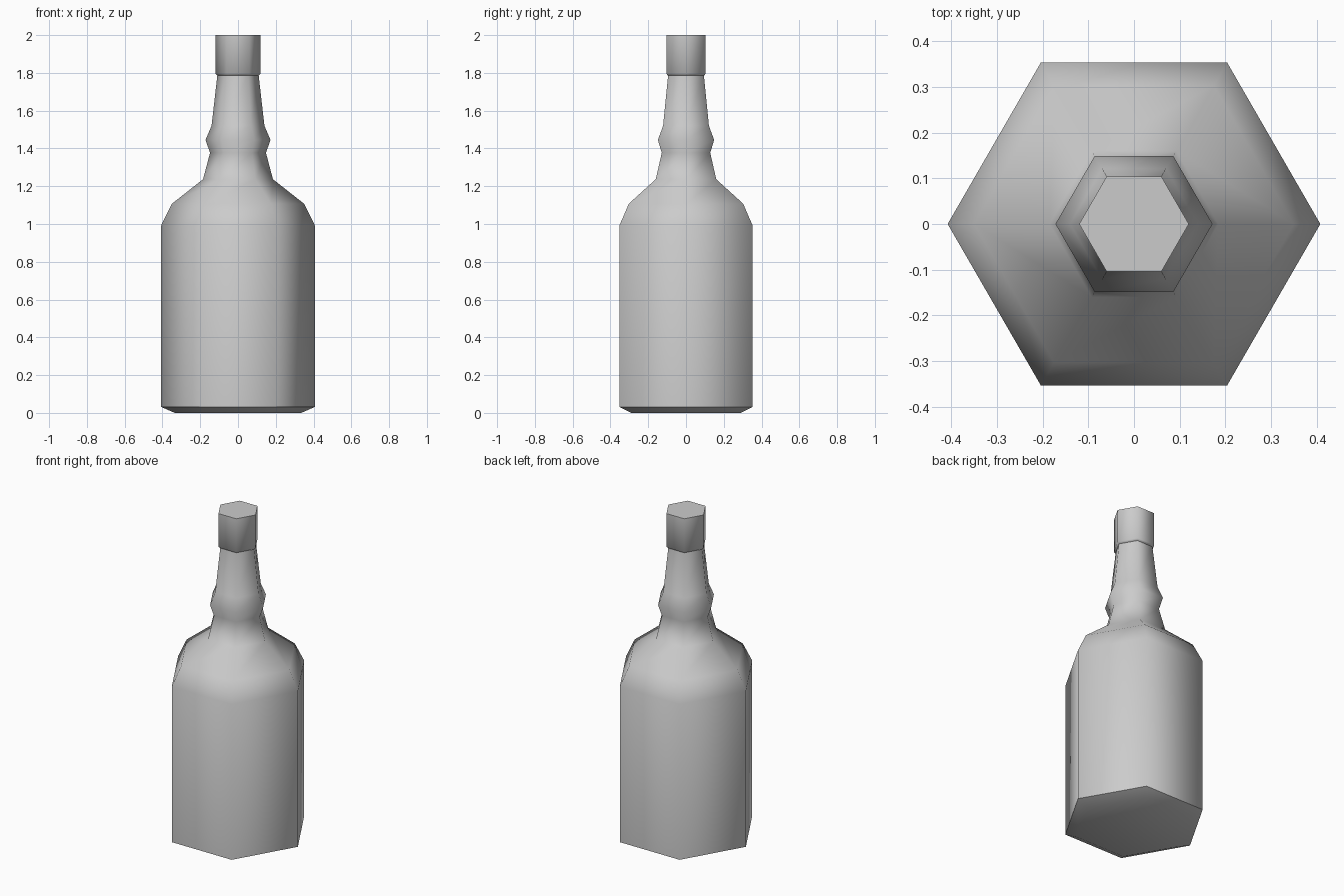
import bpy, bmesh, math

cube = bpy.data.objects.get("Cube")
if cube:
    bpy.data.objects.remove(cube, do_unlink=True)

SIDES = 6

grey = bpy.data.materials.new("bottle_grey")
grey.use_nodes = True
colour = (0.6, 0.6, 0.6, 1)
grey.diffuse_color = colour
grey.node_tree.nodes["Principled BSDF"].inputs["Base Color"].default_value = colour


def lathe(name, profile):
    """Six-sided closed solid from (radius, height) pairs, bottom to top."""
    bm = bmesh.new()
    rings = []
    for r, z in profile:
        angles = [math.tau * i / SIDES for i in range(SIDES)]
        rings.append([bm.verts.new((r * math.cos(a), r * math.sin(a), z)) for a in angles])
    for low, high in zip(rings, rings[1:]):
        for i in range(SIDES):
            j = (i + 1) % SIDES
            bm.faces.new((low[i], low[j], high[j], high[i]))
    bm.faces.new(rings[0][::-1])
    bm.faces.new(rings[-1])
    mesh = bpy.data.meshes.new(name)
    bm.to_mesh(mesh)
    bm.free()
    mesh.materials.append(grey)
    obj = bpy.data.objects.new(name, mesh)
    bpy.context.collection.objects.link(obj)
    # Sides blend smoothly, while the base rim and cap rims stay crisp
    bpy.ops.object.select_all(action="DESELECT")
    obj.select_set(True)
    bpy.context.view_layer.objects.active = obj
    bpy.ops.object.shade_smooth_by_angle(angle=math.radians(62))
    return obj


# Body, shoulder and neck with its bulged collar
lathe("bottle_body", [
    (0.335, 0), (0.408, 0.032), (0.408, 0.99), (0.35, 1.107),
    (0.185, 1.237), (0.148, 1.377), (0.172, 1.445), (0.14, 1.52), (0.109, 1.79),
])

# Cap with a small chamfer under its rim
lathe("bottle_cap", [(0.109, 1.785), (0.12, 1.795), (0.12, 2)])
